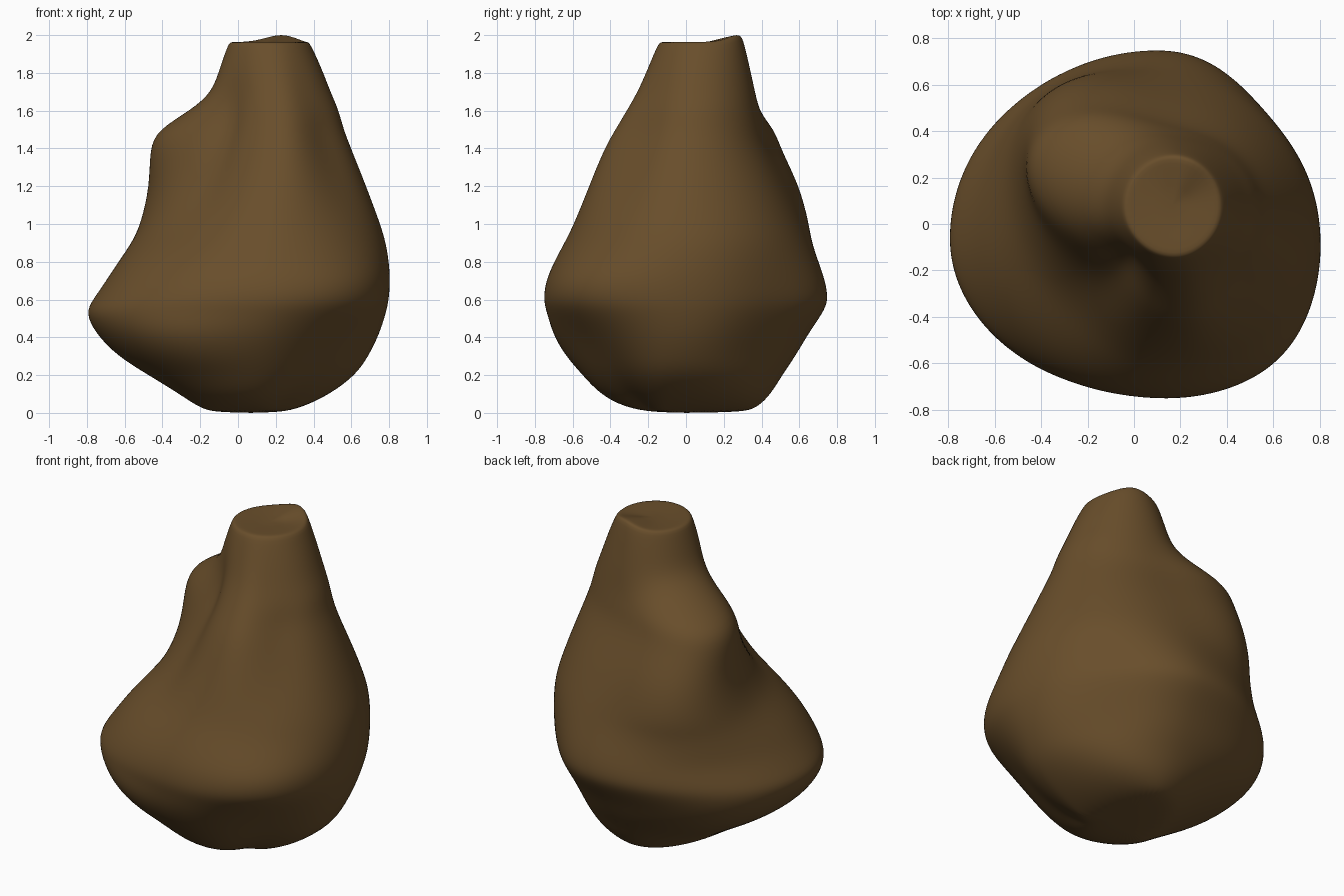
import bpy, bmesh, math

SEG = 48
# cross-sections: z, x min, x max, y min, y max
ROWS = [
    (0.00, -0.12, 0.22, -0.16, 0.30), (0.03, -0.21, 0.35, -0.34, 0.38),
    (0.10, -0.31, 0.50, -0.47, 0.45), (0.20, -0.47, 0.64, -0.56, 0.51),
    (0.30, -0.63, 0.71, -0.63, 0.58), (0.42, -0.75, 0.765, -0.70, 0.65),
    (0.53, -0.81, 0.79, -0.74, 0.73), (0.60, -0.77, 0.80, -0.755, 0.76),
    (0.70, -0.70, 0.805, -0.74, 0.74), (0.80, -0.64, 0.80, -0.70, 0.70),
    (0.90, -0.57, 0.785, -0.65, 0.655), (1.00, -0.49, 0.755, -0.60, 0.61),
    (1.20, -0.39, 0.68, -0.51, 0.52), (1.40, -0.29, 0.60, -0.42, 0.42),
    (1.50, -0.23, 0.56, -0.36, 0.40), (1.60, -0.18, 0.535, -0.30, 0.38),
    (1.70, -0.14, 0.49, -0.245, 0.365), (1.82, -0.10, 0.445, -0.20, 0.34),
    (1.95, -0.05, 0.38, -0.145, 0.30),
]
# swellings and hollows: angle, z, angle width, z width, amount
LUMPS = [
    (138, 1.25, 32, 0.30, 0.19),    # shoulder knob at back left
    (145, 1.50, 34, 0.11, 0.09),
    (165, 1.47, 28, 0.14, 0.10),    # its upper left side
    (120, 1.12, 24, 0.22, 0.04),    # its lower back edge
    (135, 0.88, 28, 0.15, 0.04),
    (190, 1.02, 26, 0.20, -0.03),   # hollow beneath the knob
    (225, 1.30, 30, 0.42, -0.13),   # valley down the front left
    (320, 1.35, 18, 0.25, -0.03),   # hollow on front right
    (285, 1.45, 16, 0.35, 0.03),    # ridge down the front
    (238, 0.36, 28, 0.12, 0.05),    # fuller lower front left
    (315, 0.65, 28, 0.16, 0.05),    # front right overhang
    (315, 0.16, 34, 0.33, -0.10),   # undercut beneath it
    (45, 0.50, 26, 0.34, -0.055),   # flatter back right
    (45, 0.09, 26, 0.12, 0.03),
    (140, 0.32, 27, 0.15, 0.06),    # fuller lower back left
]


def lump(deg, z):
    total = 0
    for a, h, wa, wz, amount in LUMPS:
        d = (deg - a + 180) % 360 - 180
        total += amount * math.exp(-(d / wa) ** 2 - abs((z - h) / wz) ** 3)
    return total if z > 0 else 0


def section(z, x0, x1, y0, y1):
    # four quarter ellipses sharing a drifting centre
    cx = 0.1 + 0.035 * z
    cy = -0.12 + 0.1 * z
    pts = []
    for i in range(SEG):
        a = math.tau * i / SEG
        c, s = math.cos(a), math.sin(a)
        k = lump(math.degrees(a), z)
        x = cx + c * ((x1 - cx if c > 0 else cx - x0) + k)
        y = cy + s * ((y1 - cy if s > 0 else cy - y0) + k)
        pts.append((x, y, z))
    return pts


bm = bmesh.new()
rings = [[bm.verts.new(p) for p in section(*r)] for r in ROWS]

# uneven rim and shallow top
for v in rings[-1]:
    v.co.z += 0.012 + 0.04 * math.exp(-((v.co.x - 0.23) ** 2 + (v.co.y - 0.27) ** 2) / 0.015)
inner = [bm.verts.new((0.165 + (v.co.x - 0.165) * 0.93,
                       0.08 + (v.co.y - 0.08) * 0.93, v.co.z + 0.003)) for v in rings[-1]]
rings.append(inner)
for lo, hi in zip(rings, rings[1:]):
    for i in range(SEG):
        j = (i + 1) % SEG
        bm.faces.new((lo[i], lo[j], hi[j], hi[i]))
bm.faces.new(rings[0][::-1])
top = bm.verts.new((0.165, 0.08, 1.955))
for i in range(SEG):
    bm.faces.new((inner[i], inner[(i + 1) % SEG], top))
bmesh.ops.recalc_face_normals(bm, faces=bm.faces)

mesh = bpy.data.meshes.new("boulder")
bm.to_mesh(mesh)
bm.free()
rock = bpy.data.objects.new("boulder", mesh)
bpy.context.collection.objects.link(rock)

mat = bpy.data.materials.new("brown_stone")
mat.diffuse_color = (0.14, 0.076, 0.024, 1)
mesh.materials.append(mat)

sub = rock.modifiers.new("smooth", 'SUBSURF')
sub.levels = sub.render_levels = 2
bpy.context.view_layer.objects.active = rock
rock.select_set(True)
bpy.ops.object.shade_smooth()
